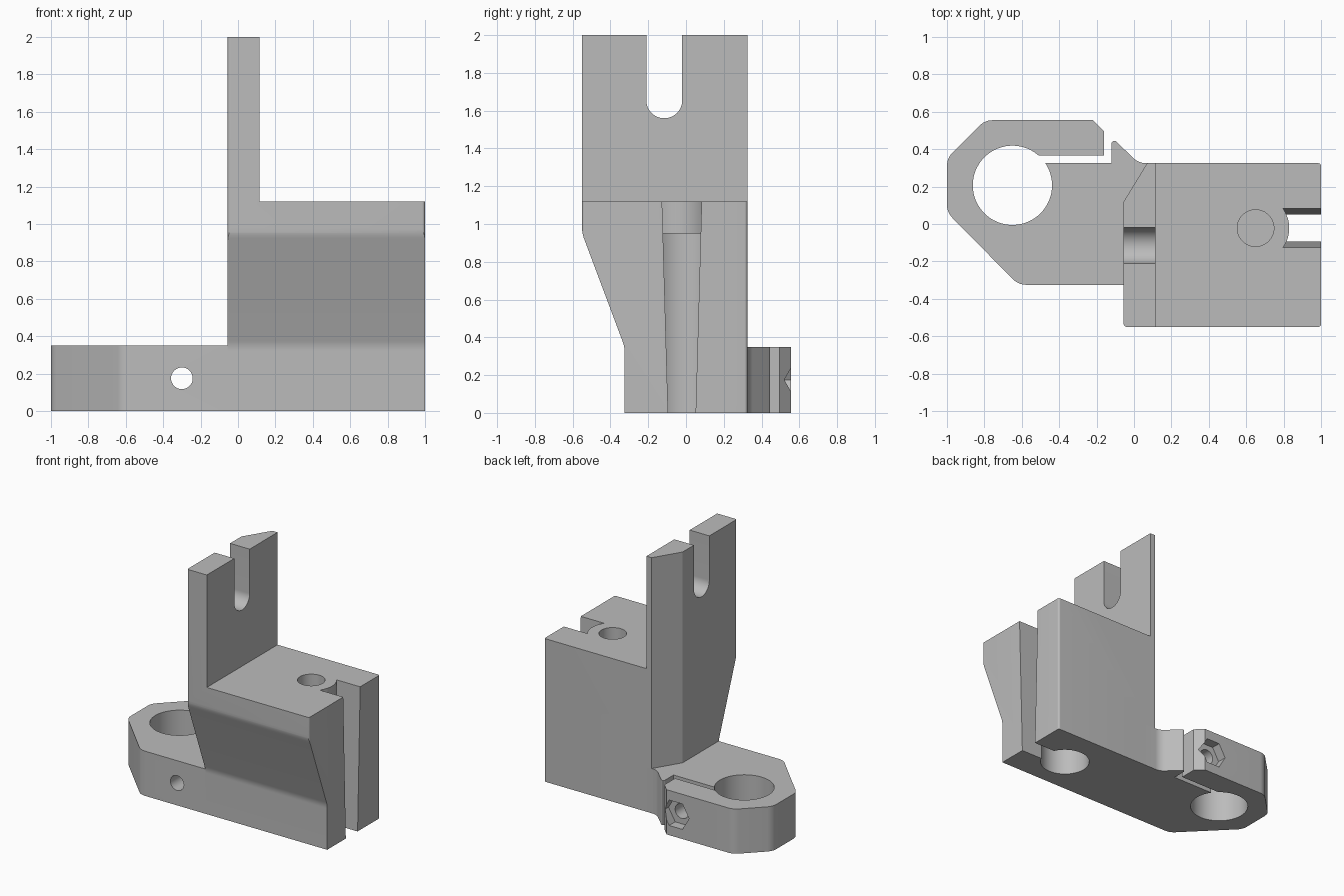
import bpy, bmesh, math
from mathutils import Vector

if "Cube" in bpy.data.objects:
    bpy.data.objects.remove(bpy.data.objects["Cube"], do_unlink=True)

grey = bpy.data.materials.new("plain_grey")
grey.use_nodes = True
grey.diffuse_color = (0.5, 0.5, 0.5, 1)
grey.node_tree.nodes["Principled BSDF"].inputs["Base Color"].default_value = (0.5, 0.5, 0.5, 1)


def rounded(corners, steps=6):
    """Outline from (u, v) or (u, v, radius) corners."""
    out = []
    for i, c in enumerate(corners):
        p = Vector(c[:2])
        if len(c) < 3:
            out.append(p)
            continue
        d1 = (Vector(corners[i - 1][:2]) - p).normalized()
        d2 = (Vector(corners[(i + 1) % len(corners)][:2]) - p).normalized()
        half = d1.angle(d2) / 2
        centre = p + (d1 + d2).normalized() * c[2] / math.sin(half)
        reach = c[2] / math.tan(half)
        start, end = p + d1 * reach - centre, p + d2 * reach - centre
        out += [centre + start.lerp(end, k / steps).normalized() * c[2]
                for k in range(steps + 1)]
    return out


def circle(u, v, r, n=64, phase=0.0):
    return [(u + r * math.cos(phase + math.tau * k / n),
             v + r * math.sin(phase + math.tau * k / n)) for k in range(n)]


def rect(u0, v0, u1, v1):
    return [(u0, v0), (u1, v0), (u1, v1), (u0, v1)]


def prism(name, outline, low, high, axis):
    """Extrude an outline along an axis: z uses (x, y), x uses (y, z), y uses (z, x)."""
    place = {"z": lambda u, v, w: (u, v, w),
             "x": lambda u, v, w: (w, u, v),
             "y": lambda u, v, w: (v, w, u)}[axis]
    bm = bmesh.new()
    rings = [[bm.verts.new(place(p[0], p[1], w)) for p in outline] for w in (low, high)]
    bm.faces.new(rings[0][::-1])
    bm.faces.new(rings[1])
    n = len(outline)
    for i in range(n):
        j = (i + 1) % n
        bm.faces.new((rings[0][i], rings[0][j], rings[1][j], rings[1][i]))
    bmesh.ops.recalc_face_normals(bm, faces=bm.faces)
    mesh = bpy.data.meshes.new(name)
    bm.to_mesh(mesh)
    bm.free()
    mesh.materials.append(grey)
    obj = bpy.data.objects.new(name, mesh)
    bpy.context.scene.collection.objects.link(obj)
    return obj


def combine(target, tool, operation):
    mod = target.modifiers.new("combine", "BOOLEAN")
    mod.operation, mod.solver, mod.object = operation, "EXACT", tool
    bpy.context.view_layer.objects.active = target
    bpy.ops.object.modifier_apply(modifier=mod.name)
    bpy.data.objects.remove(tool, do_unlink=True)


# Body and post: side profile trimmed by a footprint with a cut rear corner
bracket = prism("bracket", rounded([
    (-0.325, 0), (0.325, 0), (0.325, 2), (-0.55, 2),
    (-0.55, 0.95, 0.15), (-0.325, 0.35, 0.15)]), -0.2, 1.2, "x")
footprint = prism("footprint", rounded([
    (-0.055, -0.55, 0.015), (1, -0.55, 0.015), (1, 0.325, 0.015),
    (0.07, 0.325), (-0.055, 0.12)]), -0.1, 2.1, "z")
combine(bracket, footprint, "INTERSECT")
combine(bracket, prism("step", rect(-1, 1.12, 1, 2.2), 0.115, 1.3, "x"), "DIFFERENCE")

# Clamp plate with its split and small rear fin
clamp = prism("clamp", rounded([
    (-1, 0.062, 0.1), (-0.618, -0.325, 0.1), (0.2, -0.325), (0.2, 0.325),
    (0.025, 0.325, 0.1), (-0.12, 0.465, 0.015), (-0.12, 0.325), (-0.65, 0.325),
    (-0.65, 0.365), (-0.16, 0.365), (-0.16, 0.495), (-0.22, 0.555),
    (-0.797, 0.555, 0.1), (-1, 0.352, 0.1)]), 0, 0.35, "z")
combine(clamp, prism("rod_hole", circle(-0.65, 0.207, 0.212), -0.1, 0.5, "z"), "DIFFERENCE")
combine(bracket, clamp, "UNION")

# Clamp bolt hole and hexagonal nut pocket
combine(bracket, prism("bolt_hole", circle(0.175, -0.3, 0.058, 32), -0.7, 0.7, "y"), "DIFFERENCE")
combine(bracket, prism("nut_pocket", circle(0.175, -0.3, 0.115, 6, math.pi / 2),
                       0.48, 0.7, "y"), "DIFFERENCE")

# Open-topped slot in the post
combine(bracket, prism("post_slot", rounded([
    (-0.21, 1.56, 0.094), (-0.02, 1.56, 0.094), (-0.02, 2.1), (-0.21, 2.1)], 12),
    -0.2, 0.3, "x"), "DIFFERENCE")

# Tapered side slot, stopped at the top by the round wall over the pocket
mid = -0.022
slot = prism("side_slot", [(mid - 0.07, -0.1), (mid + 0.07, -0.1),
                           (mid + 0.107, 1.2), (mid - 0.107, 1.2)], 0.65, 1.1, "x")
combine(slot, prism("slot_stop", circle(0.65, mid, 0.18), 0.95, 1.3, "z"), "DIFFERENCE")
combine(bracket, slot, "DIFFERENCE")

# Deep pocket from below and blind hole from above
combine(bracket, prism("pocket", circle(0.65, mid, 0.18), -0.1, 0.95, "z"), "DIFFERENCE")
combine(bracket, prism("blind_hole", circle(0.65, mid, 0.098, 48), 1.02, 1.2, "z"), "DIFFERENCE")

# Smooth the round walls and keep edges sharp
bpy.ops.object.select_all(action="DESELECT")
bracket.select_set(True)
bpy.context.view_layer.objects.active = bracket
bpy.ops.object.shade_smooth_by_angle(angle=math.radians(30))
